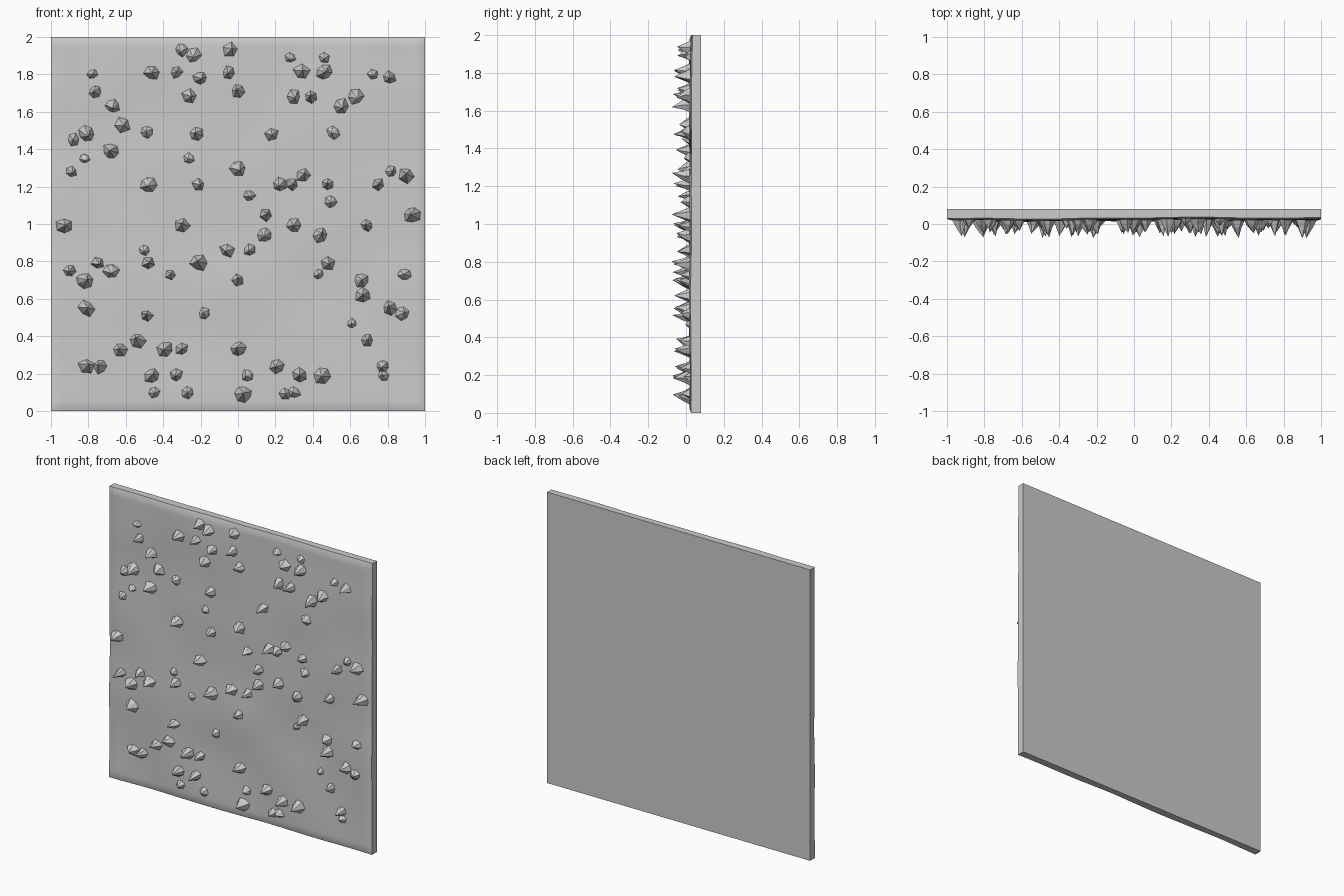
import bpy
import bmesh
import math
import random
from mathutils import Vector, noise

random.seed(4)
BACK = 0.08

if "Cube" in bpy.data.objects:
    bpy.data.objects.remove(bpy.data.objects["Cube"], do_unlink=True)

stone = bpy.data.materials.new("grey stone")
stone.use_nodes = True
GREY = (0.6, 0.6, 0.6, 1)
stone.diffuse_color = GREY
stone.node_tree.nodes["Principled BSDF"].inputs["Base Color"].default_value = GREY


def surface(x, z):
    """Depth of the gently rolling front face."""
    roll = noise.noise(Vector((x * 2.3, 5, z * 2.3)))
    rim = max(abs(x), abs(z - 1))
    return 0.021 + 0.012 * roll + 0.009 * max(0, (rim - 0.96) / 0.04) ** 2


def make_object(name, bm):
    bmesh.ops.recalc_face_normals(bm, faces=bm.faces)
    mesh = bpy.data.meshes.new(name)
    bm.to_mesh(mesh)
    bm.free()
    mesh.materials.append(stone)
    obj = bpy.data.objects.new(name, mesh)
    bpy.context.collection.objects.link(obj)
    return obj


# Slab: rolling front sheet, straight sides and one flat back face
bm = bmesh.new()
bmesh.ops.create_grid(bm, x_segments=80, y_segments=80, size=1)
for v in bm.verts:
    x, z = v.co.x, v.co.y + 1
    v.co = (x, surface(x, z), z)
border = [e for e in bm.edges if e.is_boundary]
sides = bmesh.ops.extrude_edge_only(bm, edges=border)["geom"]
for v in sides:
    if isinstance(v, bmesh.types.BMVert):
        v.co.y = BACK
back_edges = [e for e in sides if isinstance(e, bmesh.types.BMEdge) and e.is_boundary]
bmesh.ops.contextual_create(bm, geom=back_edges)
slab = make_object("wall_slab", bm)
bpy.context.view_layer.objects.active = slab
slab.select_set(True)
bpy.ops.object.shade_smooth_by_angle(angle=math.radians(35))
slab.select_set(False)


def add_spike(bm, x, z, radius, height):
    """Faceted stone point with an uneven base, a shoulder and a leaning tip."""
    sides = random.choice((5, 6, 6, 7))
    turn = random.uniform(0, math.tau)
    ground = surface(x, z)
    lean = Vector((random.uniform(-0.3, 0.3), 0, random.uniform(-0.3, 0.3))) * radius
    rings = []
    stretch = [random.uniform(0.8, 1.2) for _ in range(sides)]
    for scale, depth in ((1, ground + 0.012), (0.55, ground - height * 0.38)):
        ring = []
        for i in range(sides):
            a = turn + math.tau * i / sides
            r = radius * scale * stretch[i]
            px = min(max(x + r * math.cos(a), -1), 1)
            ring.append(bm.verts.new((px, depth, z + r * math.sin(a))))
        rings.append(ring)
    tip = bm.verts.new(Vector((x, max(ground - height, -BACK), z)) + lean)
    base, shoulder = rings
    for i in range(sides):
        j = (i + 1) % sides
        bm.faces.new((base[i], base[j], shoulder[j], shoulder[i]))
        bm.faces.new((shoulder[i], shoulder[j], tip))
    bm.faces.new(base)


# Rows of points in hundredths: height of the row, then positions across it
SPIKES = {
    193: (-30, -4), 190: (-24,), 181: (-46, -33, -5, 34, 46), 178: (-20, 81),
    171: (-76, 0), 168: (-26, 30, 39, 63), 163: (-67, 55), 153: (-62,),
    148: (-81, -22, 18), 139: (-68,), 130: (0,), 126: (35, 90),
    121: (-48, -21, 22, 29, 48, 75), 115: (6,), 105: (15, 93),
    99: (-93, -30, 30, 69), 94: (14, 44), 86: (-6, 6),
    79: (-75, -48, -21, 48), 75: (-90, -68), 70: (-82, 0, 66), 62: (67,),
    55: (-81, 81), 51: (-49,), 38: (-54, 69), 33: (-63, -39, -30, 0),
    24: (-81, -74, 21, 77), 19: (-46, -33, 33, 45), 9: (3, 25),
}
STUBS = {
    189: (28, 46), 180: (-78, 72), 149: (-49, 51), 145: (-88,), 135: (-82, -26),
    128: (-89, 82), 112: (50,), 86: (-50,), 73: (-36, 43, 89), 52: (-18, 88),
    47: (61,), 19: (5, 78), 10: (-45, -27, 30),
}


def build_field(name, rows, radius, heights):
    bm = bmesh.new()
    for row, across in rows.items():
        for x in across:
            add_spike(bm, x / 100, row / 100, radius * random.uniform(0.85, 1.15),
                      random.uniform(*heights))
    return make_object(name, bm)


build_field("stone_spikes", SPIKES, 0.043, (0.06, 0.095))
build_field("stone_stubs", STUBS, 0.038, (0.03, 0.05))
